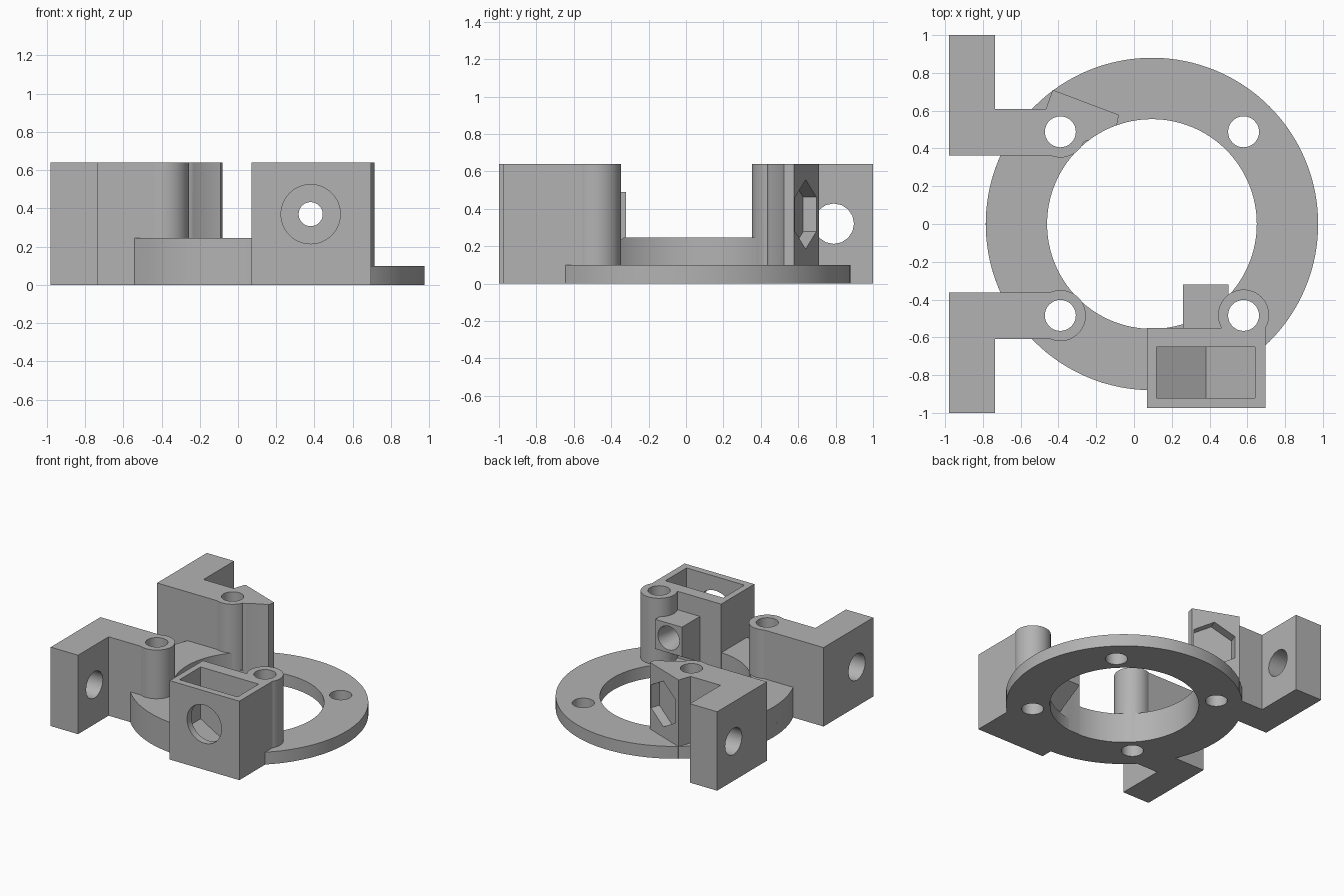
import bpy, bmesh, math
from mathutils import Matrix, Vector

if "Cube" in bpy.data.objects:
    bpy.data.objects.remove(bpy.data.objects["Cube"], do_unlink=True)

grey = bpy.data.materials.new("plain grey")
grey.use_nodes = True
grey.diffuse_color = (0.45, 0.45, 0.45, 1)
grey.node_tree.nodes["Principled BSDF"].inputs["Base Color"].default_value = grey.diffuse_color

TOP = 0.64
RING = Vector((0.095, 0.0))
INNER, OUTER = 0.555, 0.88
ALONG_Z = Matrix.Identity(3)
ALONG_X = Matrix(((0, 0, 1), (1, 0, 0), (0, 1, 0)))     # profile in y, z
ALONG_Y = Matrix(((1, 0, 0), (0, 0, 1), (0, 1, 0)))     # profile in x, z


def arc(cx, cy, r, n, start=0, sweep=360):
    """Points on a circle, or on part of one."""
    count = n if sweep == 360 else n + 1
    angles = [math.radians(start + sweep * i / n) for i in range(count)]
    return [(cx + r * math.cos(a), cy + r * math.sin(a)) for a in angles]


def rect(x0, x1, y0, y1):
    return [(x0, y0), (x1, y0), (x1, y1), (x0, y1)]


def prism(name, points, lo, hi, frame=ALONG_Z, end_points=None):
    """Extrude a profile; end_points lets the far end differ."""
    bm = bmesh.new()
    far_points = end_points or points
    near = [bm.verts.new(frame @ Vector((*p, lo))) for p in points]
    far = [bm.verts.new(frame @ Vector((*p, hi))) for p in far_points]
    bm.faces.new(near)
    bm.faces.new(far)
    for i in range(len(near)):
        j = (i + 1) % len(near)
        bm.faces.new((near[i], near[j], far[j], far[i]))
    bmesh.ops.recalc_face_normals(bm, faces=bm.faces)
    mesh = bpy.data.meshes.new(name)
    bm.to_mesh(mesh)
    bm.free()
    obj = bpy.data.objects.new(name, mesh)
    bpy.context.scene.collection.objects.link(obj)
    return obj


def combine(body, other, operation):
    """Apply one boolean and remove its helper."""
    other.hide_render = True
    mod = body.modifiers.new("join", 'BOOLEAN')
    mod.operation, mod.object, mod.solver = operation, other, 'EXACT'
    bpy.context.view_layer.update()
    result = bpy.data.meshes.new_from_object(
        body.evaluated_get(bpy.context.evaluated_depsgraph_get()))
    body.modifiers.clear()
    body.data = result
    bpy.data.objects.remove(other, do_unlink=True)


def add(*args, **kw):
    combine(body, prism(*args, **kw), 'UNION')


def cut(*args, **kw):
    combine(body, prism(*args, **kw), 'DIFFERENCE')


# flat ring with a raised sector on one side
body = prism("ring_mount", arc(*RING, OUTER, 128), 0, 0.1)
add("raised_sector", arc(*RING, OUTER, 48, 137, 133)
    + arc(*RING, INNER - 0.05, 48, 270, -133), 0, 0.245)

# slanted nut wall and front nut block
add("nut_wall", [(-0.47, 0.6), (-0.43, 0.71), (-0.08, 0.578), (-0.1, 0.48), (-0.4, 0.4)], 0, TOP)
cut("ring_opening", arc(*RING, INNER, 128), -1, 1)
add("nut_block", rect(0.07, 0.695, -0.975, -0.55), 0, TOP)

# L-shaped arms, mirrored front to back
for side in (-1, 1):
    outline = [(-0.98, 0.363), (-0.39, 0.363), (-0.39, 0.608),
               (-0.735, 0.608), (-0.735, 1), (-0.98, 1)]
    add("arm", [(x, side * y) for x, y in outline], 0, TOP)

# three screw posts
for x, y in ((-0.39, 0.487), (-0.39, -0.485), (0.58, -0.482)):
    add("post", arc(x, y, 0.135, 48), 0, TOP)

# rod guide behind the block, with a sloped underside
add("rod_guide", [(-0.32, 0.25), (-0.32, 0.49), (-0.6, 0.49), (-0.6, 0.09)],
    0.26, 0.5, ALONG_X)

# vertical screw holes
for x in (-0.39, 0.58):
    for y in (-0.484, 0.488):
        cut("screw_hole", arc(x, y, 0.082, 32), -1, 1)

# cross holes in the arms
for y in (-0.79, 0.79):
    cut("arm_hole", arc(y, 0.32, 0.108, 16), -1.2, -0.6, ALONG_X)

# nut pocket with a V floor, front bore and rod bore
cut("nut_pocket", [(0.12, 0.22), (0.38, 0.07), (0.64, 0.22), (0.64, 1), (0.12, 1)],
    -0.92, -0.65, ALONG_Y)
cut("front_bore", arc(0.38, 0.37, 0.155, 48), -1.1, -0.8, ALONG_Y)
cut("rod_bore", arc(0.38, 0.37, 0.063, 32), -0.8, -0.2, ALONG_Y)
cut("rod_flare", arc(0.38, 0.37, 0.063, 32), -0.5, -0.3, ALONG_Y,
    end_points=arc(0.38, 0.37, 0.1, 32))

# hexagonal pocket sunk in the slanted wall
hexagon = prism("hex_pocket", arc(0, 0, 0.185, 6, 90), -0.075, 0.1, ALONG_Y)
hexagon.data.transform(Matrix.Translation((-0.245, 0.64, 0.37))
                       @ Matrix.Rotation(math.atan2(-0.132, 0.35), 4, 'Z'))
combine(body, hexagon, 'DIFFERENCE')

# finish
body.data.materials.clear()
body.data.materials.append(grey)
bpy.context.view_layer.objects.active = body
body.select_set(True)
bpy.ops.object.shade_smooth_by_angle(angle=math.radians(25))
